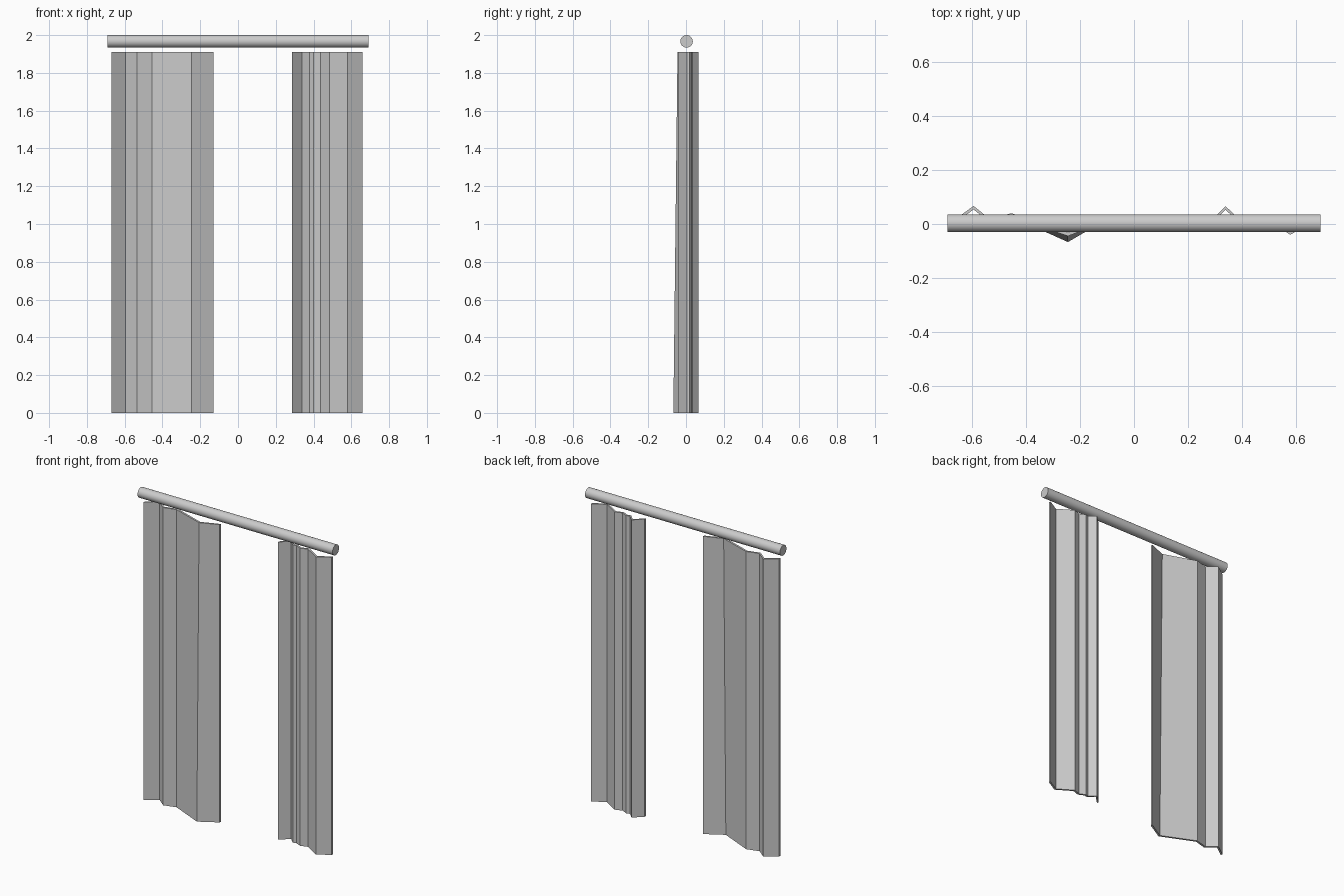
import bpy, bmesh, math

if "Cube" in bpy.data.objects:
    bpy.data.objects.remove(bpy.data.objects["Cube"])

HEIGHT = 1.91
THICK = 0.013


def curtain(name, profile):
    """Folded sheet; profile rows are (x, y at hem, y at heading)."""
    bm = bmesh.new()
    cols = []
    for x, y_low, y_top in profile:
        cols.append([bm.verts.new(c) for c in (
            (x, y_low, 0), (x, y_low + THICK, 0),
            (x, y_top + THICK, HEIGHT), (x, y_top, HEIGHT))])
    for a, b in zip(cols, cols[1:]):
        for i in range(4):
            j = (i + 1) % 4
            bm.faces.new((a[i], a[j], b[j], b[i]))
    bm.faces.new(cols[0])
    bm.faces.new(cols[-1])
    bmesh.ops.recalc_face_normals(bm, faces=bm.faces)
    mesh = bpy.data.meshes.new(name)
    bm.to_mesh(mesh)
    bm.free()
    obj = bpy.data.objects.new(name, mesh)
    bpy.context.collection.objects.link(obj)
    return obj


# Wide left curtain, its front fold flares toward the hem
curtain("left_curtain", [
    (-0.67, 0.0, 0.0), (-0.595, 0.054, 0.054), (-0.535, 0.005, 0.005),
    (-0.455, 0.027, 0.027), (-0.245, -0.067, -0.045), (-0.13, 0.0, 0.0)])

# Narrow right curtain, gathered tighter
folds = [(0.285, 0.0), (0.34, 0.053), (0.378, 0.016), (0.40, 0.022),
         (0.438, 0.004), (0.484, 0.02), (0.58, -0.04), (0.66, 0.006)]
curtain("right_curtain", [(x, y, y) for x, y in folds])

# Curtain rod
bpy.ops.mesh.primitive_cylinder_add(
    vertices=32, radius=0.033, depth=1.384, location=(0, 0.003, 1.967),
    rotation=(0, math.pi / 2, 0))
rod = bpy.context.object
rod.name = "curtain_rod"
bpy.ops.object.shade_smooth_by_angle(angle=math.radians(40))
